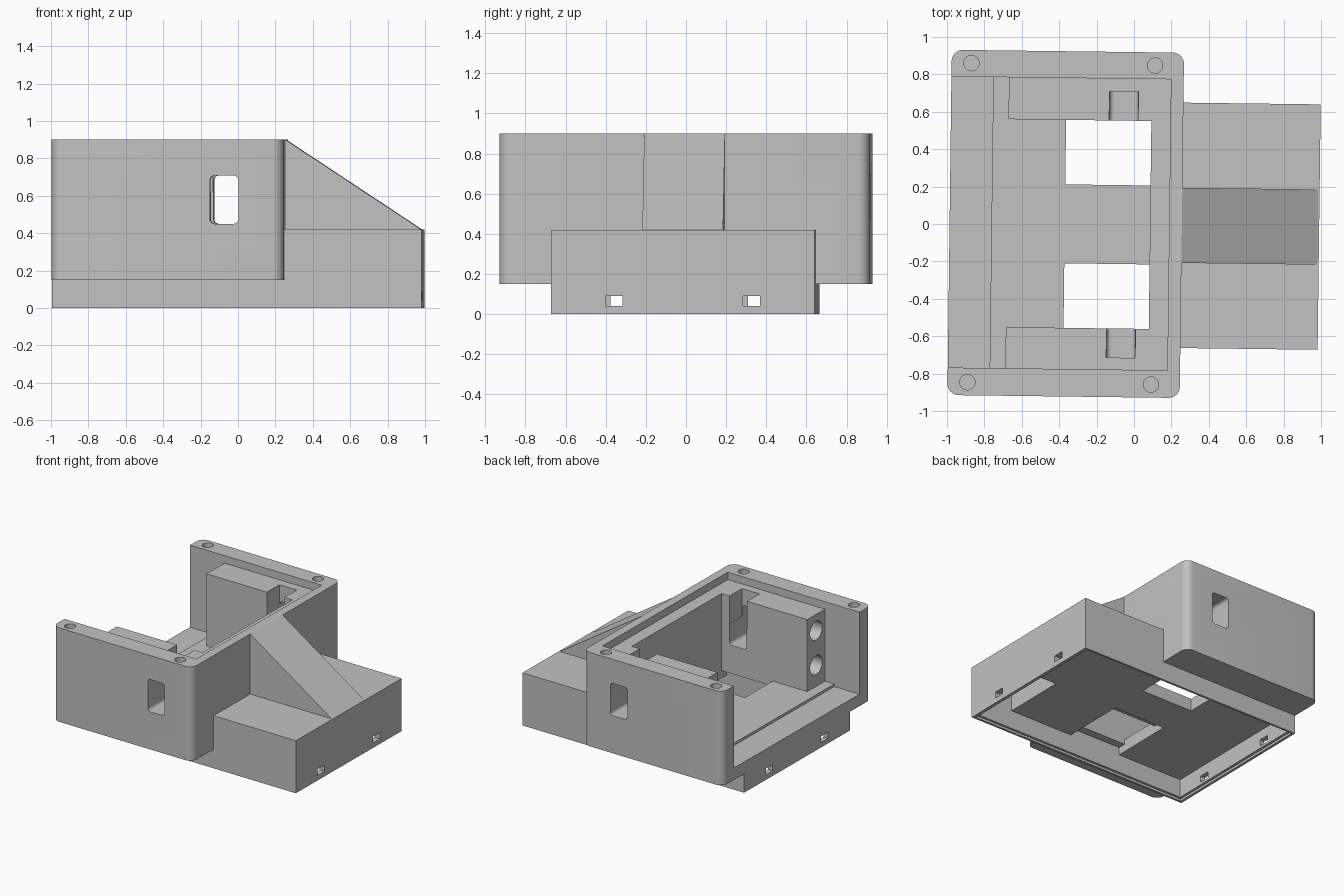
import bpy, bmesh, math
from mathutils import Matrix

if "Cube" in bpy.data.objects:
    bpy.data.objects.remove(bpy.data.objects["Cube"])

grey = bpy.data.materials.new("plain grey")
grey.diffuse_color = (0.54, 0.54, 0.54, 1)
grey.use_nodes = True
grey.node_tree.nodes["Principled BSDF"].inputs["Base Color"].default_value = grey.diffuse_color


def to_object(bm, name):
    bmesh.ops.recalc_face_normals(bm, faces=bm.faces)
    mesh = bpy.data.meshes.new(name)
    bm.to_mesh(mesh)
    bm.free()
    mesh.materials.append(grey)
    ob = bpy.data.objects.new(name, mesh)
    bpy.context.collection.objects.link(ob)
    return ob


def box(name, x, y, z, radius=0, axis=2):
    """Box from ranges, optionally rounding the edges along one axis."""
    bm = bmesh.new()
    bmesh.ops.create_cube(bm, size=1)
    for v in bm.verts:
        v.co = [r[0] if c < 0 else r[1] for c, r in zip(v.co, (x, y, z))]
    if radius:
        edges = [e for e in bm.edges
                 if all(abs(e.verts[0].co[i] - e.verts[1].co[i]) < 1e-6
                        for i in range(3) if i != axis)]
        bmesh.ops.bevel(bm, geom=edges, offset=radius, segments=8,
                        profile=0.5, affect='EDGES')
    return to_object(bm, name)


def cylinder(name, centre, radius, depth, along_x=False):
    bm = bmesh.new()
    m = Matrix.Translation(centre)
    if along_x:
        m = m @ Matrix.Rotation(math.pi / 2, 4, 'Y')
    bmesh.ops.create_cone(bm, cap_ends=True, segments=32, radius1=radius,
                          radius2=radius, depth=depth, matrix=m)
    return to_object(bm, name)


def combine(body, other, operation):
    mod = body.modifiers.new("combine", 'BOOLEAN')
    mod.operation = operation
    mod.solver = 'EXACT'
    mod.object = other
    bpy.context.view_layer.objects.active = body
    bpy.ops.object.modifier_apply(modifier=mod.name)
    bpy.data.objects.remove(other)


# Upper tray with rounded corners
housing = box("housing", (-.986, .256), (-.923, .923), (.15, .9), .06)

# Lower base
combine(housing, box("base", (-.986, .99), (-.656, .656), (0, .42)), 'UNION')

# Sloped rib between tray and base
bm = bmesh.new()
profile = [(.22, .3), (.982, .3), (.982, .42), (.256, .9), (.22, .9)]
face = bm.faces.new([bm.verts.new((x, -.201, z)) for x, z in profile])
ext = bmesh.ops.extrude_face_region(bm, geom=[face])
for v in ext["geom"]:
    if isinstance(v, bmesh.types.BMVert):
        v.co.y = .201
combine(housing, to_object(bm, "rib"), 'UNION')

cuts = [
    # lid recess, entry sill, floor beside the blocks, central well
    box("lid_recess", (-1.2, .188), (-.776, .78), (.84, 1.1)),
    box("entry_sill", (-1.2, -.762), (-.776, .78), (.245, 1.1)),
    box("entry_floor", (-.8, -.678), (-.776, .78), (.265, 1.1)),
    box("well", (-.7, .086), (-.556, .556), (.265, 1.1)),
    # underside cavity, its lip, and the deeper pockets
    box("cavity", (-.945, .945), (-.62, .62), (-.1, .165)),
    box("lip", (-.965, .965), (-.638, .638), (-.1, .018)),
    box("end_pocket", (.645, .945), (-.62, -.11), (.1, .37)),
    box("middle_pocket", (-.37, .086), (-.62, -.11), (.1, .225)),
]
for s in (-1, 1):
    def span(a, b):
        return tuple(sorted((s * a, s * b)))
    cuts += [
        # floor opening, window through each block, and notch above it
        box("floor_opening", (-.37, .086), span(.211, .556), (.1, .3)),
        box("window", (-.138, .013), span(.5, 1.1), (.45, .708), .025, 1),
        box("notch", (-.14, .015), span(.5, .712), (.62, 1.1)),
        # latch slots through both base ends
        box("latch_slot", (-1.2, 1.2), span(.3, .385), (.04, .09)),
    ]
    # screw holes in the rim and paired bores in the block ends
    for x in (-.88, .102):
        cuts.append(cylinder("screw_hole", (x, s * .853, .9), .041, .4))
    for z in (.435, .71):
        cuts.append(cylinder("bore", (-.5, s * .667, z), .075, .5, True))
for c in cuts:
    combine(housing, c, 'DIFFERENCE')

# Slight turn about the vertical axis
housing.data.transform(Matrix.Translation((0, -.004, 0))
                       @ Matrix.Rotation(math.radians(-.72), 4, 'Z'))
bpy.ops.object.select_all(action='DESELECT')
housing.select_set(True)
bpy.context.view_layer.objects.active = housing
bpy.ops.object.shade_smooth_by_angle(angle=math.radians(30))
